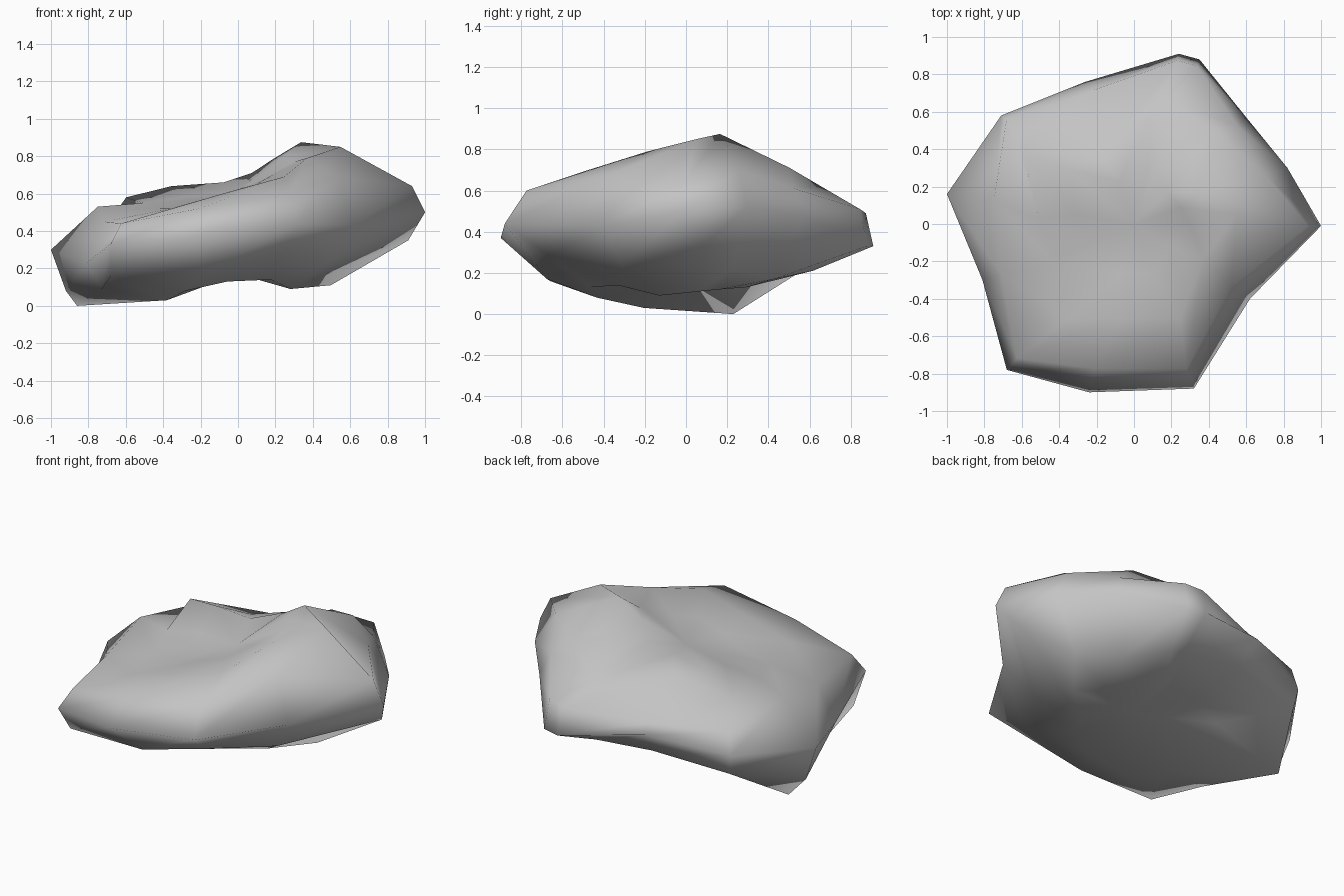
import bpy
import bmesh
from math import radians
from mathutils import Matrix, Vector

default_cube = bpy.data.objects.get("Cube")
if default_cube:
    bpy.data.objects.remove(default_cube, do_unlink=True)

# Stone colour
stone = bpy.data.materials.new("stone_grey")
stone.use_nodes = True
colour = (0.55, 0.55, 0.55, 1.0)
stone.diffuse_color = colour
stone.node_tree.nodes["Principled BSDF"].inputs["Base Color"].default_value = colour

# Widest outline of the boulder, counter-clockwise from its left tip
rim = [
    (1, -.01, .5), (.82, .3, .52), (.6, .57, .48), (.35, .88, .33),
    (.24, .91, .33), (-.26, .76, .41), (-.71, .58, .33), (-1, .16, .3),
    (-.81, -.3, .23), (-.68, -.78, .33), (-.24, -.9, .37), (.32, -.88, .44),
    (.62, -.4, .43),
]


def contour(scales, heights, twist=0):
    """Draw the rim inwards by a scale per corner, turn it and set its heights."""
    turn = Matrix.Rotation(radians(twist), 3, "Z")
    points = []
    for (x, y, _), scale, height in zip(rim, scales, heights):
        points.append(turn @ Vector((x * scale, y * scale, height)))
    return points


def add_ring(bm, points):
    """Add one ring of vertices to the mesh."""
    return [bm.verts.new(point) for point in points]


def bridge(bm, outer, inner):
    """Join two rings of equal length with quads."""
    count = len(outer)
    for i in range(count):
        j = (i + 1) % count
        bm.faces.new((outer[i], outer[j], inner[j], inner[i]))


def cap(bm, ring, height):
    """Close a ring with a fan around a middle vertex."""
    middle = bm.verts.new((0, 0, height))
    count = len(ring)
    for i in range(count):
        bm.faces.new((ring[i], ring[(i + 1) % count], middle))


# Upper side: shoulder, upper slope and hollow crown
shoulder = contour(
    [.93, .86, .92, .96, .96, .93, .96, .75, .88, .92, .86, .88, .84],
    [.64, .7, .61, .51, .49, .46, .46, .53, .45, .44, .52, .6, .69])
upper = contour(
    [.55, .43, .8, .72, .62, .5, .78, .5, .55, .6, .55, .6, .56],
    [.85, .875, .71, .62, .62, .61, .58, .55, .52, .52, .6, .69, .79], twist=6)
crown = contour(
    [.3] * 6 + [.5] + [.3] * 6,
    [.77, .8, .78, .73, .71, .66, .64, .58, .57, .55, .59, .65, .7])

# Underside: flank with two drawn-out corners, and base with a low foot
flank = contour(
    [.92, .75, .75, .7, .7, .85, .97, .92, .9, .95, .75, .75, .78],
    [.35, .22, .17, .21, .22, .26, .21, .08, .09, .2, .17, .28, .23])
flank[0] = (.91, .1, .35)
flank[9] = (-.68, -.66, .16)
base = contour(
    [.5, .4, .45, .45, .4, .45, .5, .85, .5, .5, .5, .4, .42],
    [.11, .12, .13, .16, .17, .19, .15, 0, .03, .08, .13, .14, .09], twist=8)
base[7] = (-.86, .23, 0)

# Boulder skin: stacked contours joined from underside to top
bm = bmesh.new()
rings = [add_ring(bm, layer)
         for layer in (base, flank, rim, shoulder, upper, crown)]
for below, above in zip(rings, rings[1:]):
    bridge(bm, below, above)
cap(bm, rings[-1], .61)
cap(bm, rings[0], .17)
bmesh.ops.recalc_face_normals(bm, faces=bm.faces)
for face in bm.faces:
    face.smooth = True

mesh = bpy.data.meshes.new("boulder")
bm.to_mesh(mesh)
bm.free()
mesh.materials.append(stone)
boulder = bpy.data.objects.new("boulder", mesh)
bpy.context.collection.objects.link(boulder)
